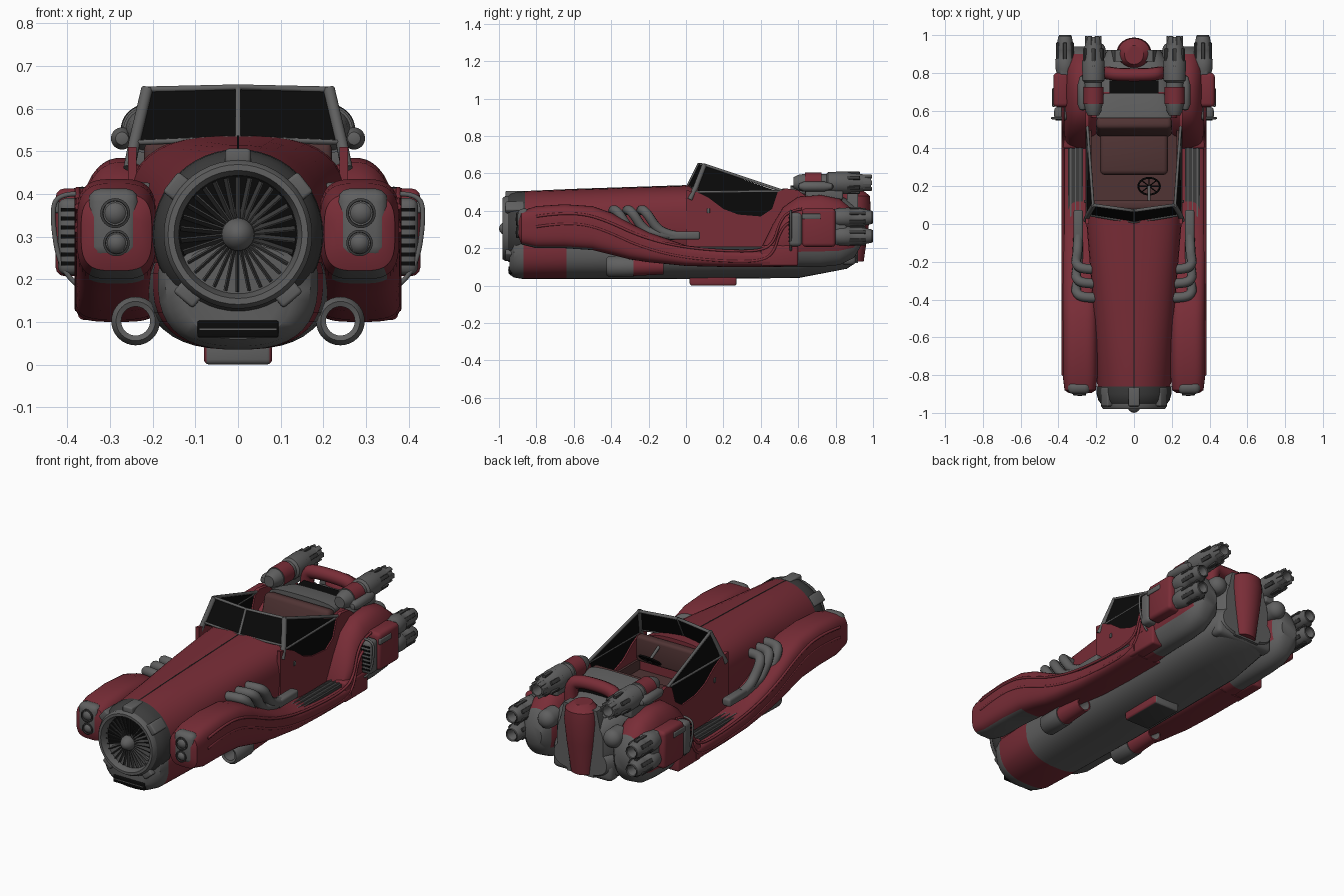
import bpy, bmesh, math
from mathutils import Matrix, Vector

if "Cube" in bpy.data.objects:
    bpy.data.objects.remove(bpy.data.objects["Cube"])

COL = {"red": (0.19, 0.026, 0.038), "grey": (0.115, 0.115, 0.115),
       "dark_grey": (0.045, 0.045, 0.045), "black": (0.003, 0.003, 0.003),
       "brown": (0.08, 0.034, 0.034)}
MATS = {}
for n, c in COL.items():
    MATS[n] = bpy.data.materials.new(n)
    MATS[n].diffuse_color = (*c, 1)


def add(name, me, mirror):
    ob = bpy.data.objects.new(name, me)
    bpy.context.collection.objects.link(ob)
    if mirror:
        ob.modifiers.new("mirror", "MIRROR").use_mirror_merge = False
    return ob


def finish(name, bm, mat, mirror=False, angle=38):
    bmesh.ops.remove_doubles(bm, verts=bm.verts[:], dist=1e-5)
    bmesh.ops.recalc_face_normals(bm, faces=bm.faces[:])
    bm.normal_update()
    me = bpy.data.meshes.new(name)
    slots = []
    for f in bm.faces:
        f.smooth = True
        m = mat(f.calc_center_median(), f.normal) if callable(mat) else mat
        if m not in slots:
            slots.append(m)
            me.materials.append(MATS[m])
        f.material_index = slots.index(m)
    for e in bm.edges:
        if len(e.link_faces) == 2:
            e.smooth = e.calc_face_angle(0) < math.radians(angle)
    bm.to_mesh(me)
    bm.free()
    return add(name, me, mirror)


def loft(name, rings, mat, mirror=False, cap=True):
    bm = bmesh.new()
    vs = [[bm.verts.new(p) for p in r] for r in rings]
    n = len(vs[0])
    for a, b in zip(vs, vs[1:]):
        for i in range(n):
            bm.faces.new((a[i], a[(i + 1) % n], b[(i + 1) % n], b[i]))
    if cap:
        bm.faces.new(vs[0])
        bm.faces.new(vs[-1])
    return finish(name, bm, mat, mirror)


def ring(y, w, zt, zc, zb, e=2.5, cx=0, n=40):
    out = []
    for i in range(n):
        t = 2 * math.pi * (i + 0.5) / n
        c, s = math.cos(t), math.sin(t)
        x = cx + w * math.copysign(abs(c) ** (2 / e), c)
        out.append((x, y, zc + ((zt - zc) if s > 0 else (zb - zc)) * abs(s) ** (2 / e)))
    return out


def lathe(name, x, z, prof, mat, mirror=False, n=32):
    """Turned part about an axis along y; profile is (y, radius)."""
    rings = [[(x + r * math.cos(2 * math.pi * i / n), y, z + r * math.sin(2 * math.pi * i / n))
              for i in range(n)] for y, r in prof]
    return loft(name, rings, mat, mirror, cap=False)


def box(name, mat, c, s, bevel=0, mirror=False, spins=(0,), pivot=(0, 0, 0), tilt=0, yaw=0):
    """Box, optionally repeated at angles about a y axis through pivot."""
    bm = bmesh.new()
    p = Vector(pivot)
    for a in spins:
        m = (Matrix.Translation(p) @ Matrix.Rotation(math.radians(a), 4, 'Y')
             @ Matrix.Translation(Vector(c) - p) @ Matrix.Rotation(math.radians(tilt), 4, 'X')
             @ Matrix.Rotation(math.radians(yaw), 4, 'Z') @ Matrix.Diagonal((*s, 1)))
        bmesh.ops.create_cube(bm, size=1, matrix=m)
    if bevel:
        bmesh.ops.bevel(bm, geom=bm.edges[:], offset=bevel, segments=3, affect='EDGES', profile=0.5)
    return finish(name, bm, mat, mirror)


def tube(name, mat, pts, r, mirror=False, closed=False, order=3):
    cu = bpy.data.curves.new(name, 'CURVE')
    cu.dimensions = '3D'
    cu.bevel_depth, cu.bevel_resolution, cu.use_fill_caps = r, 3, True
    sp = cu.splines.new('NURBS' if order > 2 else 'POLY')
    sp.points.add(len(pts) - 1)
    for q, p in zip(sp.points, pts):
        q.co = (*p, 1)
    sp.use_cyclic_u, sp.use_endpoint_u, sp.order_u, sp.resolution_u = closed, not closed, order, 6
    ob = add(name + "_path", cu, False)
    me = bpy.data.meshes.new_from_object(ob.evaluated_get(bpy.context.evaluated_depsgraph_get()))
    bpy.data.objects.remove(ob)
    me.name = name
    me.materials.clear()
    me.materials.append(MATS[mat])
    return add(name, me, mirror)


def plate(name, mat, pts, off, mirror=False):
    """Flat outline thickened by the offset vector."""
    bm = bmesh.new()
    f = bm.faces.new([bm.verts.new(p) for p in pts])
    r = bmesh.ops.extrude_face_region(bm, geom=[f], use_keep_orig=True)
    bmesh.ops.translate(bm, vec=off, verts=[v for v in r["geom"] if isinstance(v, bmesh.types.BMVert)])
    return finish(name, bm, mat, mirror)


# Hood, lower hull and rear body
loft("hood", [ring(*s) for s in [(-.88, .19, .5, .31, .12, 2), (-.85, .195, .505, .31, .1, 2),
     (-.6, .207, .515, .33, .1, 2.2), (-.3, .227, .525, .36, .1, 2.5), (0, .252, .535, .36, .1, 2.8),
     (.08, .255, .538, .36, .1, 2.8)]], "red")
tube("hood_seam", "dark_grey", [(0, -.87, .503), (0, -.6, .515), (0, -.3, .525), (0, 0, .535)], .0025, order=2)
hull = [(-.945, .13, .28, .2, .06), (-.92, .17, .29, .2, .043), (-.87, .188, .3, .2, .035), (-.64, .2, .3, .2, .035),
        (-.2, .215, .3, .2, .035), (.6, .22, .3, .2, .04), (.86, .2, .3, .2, .09), (.92, .16, .28, .2, .13)]
loft("lower_hull", [ring(*s, 2.6) for s in hull], lambda c, n: "red" if -.87 < c.y < -.64 else "grey")
loft("rear_body", [ring(*s, 3) for s in [(.565, .24, .52, .35, .1), (.7, .22, .505, .35, .1),
     (.85, .19, .47, .33, .12), (.92, .14, .43, .3, .15)]], lambda c, n: "grey" if c.y > .75 else "red")
loft("rear_deck", [ring(*s, 3) for s in [(.56, .2, .535, .5, .48), (.62, .19, .532, .5, .48),
     (.69, .16, .518, .5, .48)]], "grey")
box("deck_opening", "black", (0, .725, .49), (.26, .07, .04))
box("belly_block", lambda c, n: "red" if abs(n.x) > .5 else "dark_grey" if n.z < -.9 else "grey",
    (0, .145, .03), (.16, .25, .06), .012)

# Fan nose
lathe("nose_cowl", 0, .305, [(-.86, .2), (-.9, .198), (-.935, .188), (-.955, .172), (-.955, .15)], "dark_grey", n=48)
lathe("nose_ring", 0, .305, [(-.94, .174), (-.965, .174), (-.98, .164), (-.98, .15), (-.945, .139), (-.935, .138),
      (-.935, 0)], lambda c, n: "black" if -.9361 < c.y < -.93 else "grey", n=48)
box("fan_blades", "dark_grey", (0, -.946, .39), (.004, .02, .1), pivot=(0, 0, .305), spins=range(0, 360, 12), yaw=25)
lathe("fan_hub", 0, .305, [(-.935, .04), (-.965, .038), (-.985, .028), (-.997, .013), (-1, 0)], "grey")
box("ring_clips", "grey", (0, -.915, .486), (.06, .1, .04), .008, pivot=(0, 0, .305), spins=(0, 52, 140, -140, -52))
box("chin_grille", "black", (0, -.94, .083), (.19, .02, .04), .005)
box("chin_slats", "grey", (0, -.951, .083), (.18, .004, .004))

# Front fenders and running boards
ff = [(-.895, .36, .26, .06), (-.88, .4, .22, .083), (-.8, .425, .2, .093), (-.65, .435, .2, .095),
      (-.5, .425, .19, .095), (-.4, .39, .165, .095), (-.3, .335, .14, .095), (-.2, .285, .125, .095),
      (-.1, .25, .115, .095), (0, .215, .105, .095), (.2, .195, .1, .095), (.45, .185, .1, .095)]
loft("front_fender", [ring(y, w, t, (t + b) / 2, b, 3.4, .285) for y, t, b, w in ff],
     lambda c, n: "grey" if n.z < -.8 and c.y < -.5 else "red", True)
box("running_board_tread", "dark_grey", (.31, .18, .195), (.08, .48, .016), mirror=True)
for i in range(3):
    box("tread_rib", "grey", (.285 + .025 * i, .18, .205), (.006, .46, .008), mirror=True)

# Rear fenders
rf = [(.4, .2, .1, .08), (.46, .32, .1, .095), (.52, .42, .1, .1), (.6, .475, .1, .102), (.72, .485, .1, .102),
      (.82, .465, .11, .1), (.9, .4, .15, .085), (.94, .32, .22, .05)]
loft("rear_fender", [ring(y, w, t, (t + b) / 2, b, 2.3, .272) for y, t, b, w in rf],
     lambda c, n: "grey" if c.z < .19 and c.y > .5 or c.y > .9 else "red", True)
box("rear_fender_skirt", "red", (.34, .5, .16), (.07, .2, .11), .012, True)
for dz in (0, -.055):
    tube("fender_bead", "red", [(.376, y, z + dz) for y, z in [(-.8, .37), (-.7, .385), (-.55, .385), (-.42, .345),
         (-.25, .265), (-.05, .21), (.2, .185), (.4, .185), (.47, .23), (.5, .34), (.55, .4), (.62, .41)]],
         .007, True)

# Headlights
box("headlight_housing", "grey", (.292, -.865, .33), (.12, .07, .165), .03, True)
for x, z, r in ((.288, .355, .035), (.285, .285, .031)):
    lathe("headlight_bezel", x, z, [(-.88, r), (-.906, r), (-.908, r * .82), (-.9, r * .8)], "dark_grey", True)
    lathe("headlight_lens", x, z, [(-.895, r * .8), (-.905, r * .6), (-.91, r * .3), (-.912, 0)], "grey", True)

# Doors, side glass and windscreen
cut = [(.06, .5), (.12, .47), (.2, .41), (.28, .38), (.4, .37), (.46, .41), (.49, .5)]
door = [(0, .15), (0, .51)] + cut + [(.53, .52), (.6, .51), (.64, .48), (.64, .15)]
plate("door", "red", [(.238, y, z) for y, z in door], (.02, 0, 0), True)
plate("side_glass", "black", [(.246, y, z) for y, z in cut], (.005, 0, 0), True)
plate("side_glass_upper", "black", [(.244, .06, .5), (.217, .1, .64), (.244, .5, .5)], (.005, 0, 0), True)
tube("glass_rail", "grey", [(.247, .03, .5), (.247, .52, .505)], .006, True, order=2)
tube("glass_top_frame", "grey", [(.217, .1, .645), (.247, .52, .505)], .008, True, order=2)
A, B, C, D = (0, .01, .53), (.243, .05, .52), (.213, .1, .645), (0, .07, .65)
plate("windscreen", "black", [A, B, C, D], (0, .006, 0), True)
tube("windscreen_frame", "grey", [A, B, C, D], .009, True, closed=True, order=2)
tube("windscreen_post", "grey", [(.255, .02, .46), (.243, .05, .52), (.213, .1, .647)], .014, True, order=2)
box("door_handle", "grey", (.258, .12, .4), (.012, .015, .025), .003, True)

# Cockpit
box("cockpit_floor", "brown", (0, .33, .3), (.47, .5, .03))
box("cockpit_lining", "brown", (.231, .32, .335), (.012, .5, .07), mirror=True)
box("dashboard", "brown", (0, .1, .45), (.44, .05, .14), .015)
box("seat_cushion", "brown", (0, .37, .345), (.36, .22, .07), .025)
box("seat_back", "brown", (0, .515, .42), (.4, .07, .2), .025, tilt=-15)
wheel = [Vector((.08, .2, .45)) + Vector((.058 * math.cos(a), .045 * math.sin(a), .037 * math.sin(a)))
         for a in [i * math.pi / 8 for i in range(16)]]
tube("steering_wheel", "black", wheel, .005, closed=True)
for i in (0, 2, 4, 6):
    tube("steering_spoke", "black", [wheel[i], wheel[i + 8]], .003, order=2)
tube("steering_column", "grey", [(.08, .2, .45), (.08, .11, .5)], .008, order=2)

# Exhaust headers
for i in range(3):
    y = -.39 + .075 * i
    tube("exhaust_header", "grey", [(.2, y, .4), (.275, y, .41), (.31, y + .03, .39), (.3, y + .08, .31),
         (.298, y + .13, .278), (.295, -.06, .268)], .026, True)
box("exhaust_muffler", "grey", (.295, -.01, .268), (.05, .17, .045), .012, True)

# Under-fender intake pods
lathe("intake_pod", .24, .102, [(-.42, .034), (-.425, .046), (-.41, .057), (-.28, .055), (-.28, .05), (-.12, .042),
      (-.12, .034), (-.42, .034)], lambda c, n: "red" if c.y > -.25 and n.y > .01 else "grey", True)

# Upper rear engines
lathe("upper_engine", .215, .55, [(.575, 0), (.575, .03), (.6, .042), (.635, .048), (.635, .054), (.725, .054),
      (.725, .046), (.75, .046), (.76, .058), (.86, .06), (.88, .052), (.94, .046), (.99, .036), (.99, .028),
      (.93, .024), (.93, 0)],
      lambda c, n: "red" if .636 < c.y < .724 else "black" if c.y > .925 and n.y > .9 and
      (c - Vector((.215, c.y, .55))).length < .02 else "grey", True)
box("upper_engine_fins", "dark_grey", (.215, .88, .602), (.02, .1, .014), .003, True, range(0, 360, 60), (.215, 0, .55))
box("upper_engine_petals", "grey", (.215, .96, .588), (.024, .07, .012), .003, True, range(30, 390, 60), (.215, 0, .55))
lathe("engine_side_cap", .272, .53, [(.6, 0), (.605, .015), (.63, .026), (.74, .026), (.78, .015), (.79, 0)], "grey", True)
box("engine_pylon", "grey", (.225, .74, .49), (.06, .2, .06), .01, True)

# Side pods with twin nozzles
box("side_pod", "red", (.385, .71, .31), (.085, .18, .205), .02, True)
box("pod_intake", "grey", (.385, .585, .3), (.075, .07, .18), .02, True)
for i in range(7):
    box("intake_slat", "black", (.39, .55, .237 + .021 * i), (.05, .006, .009), mirror=True)
tube("pod_loop", "grey", [(.38, .56, .4), (.42, .56, .4), (.438, .56, .36), (.418, .56, .22), (.38, .56, .19)], .006, True)
box("pod_latch", "grey", (.426, .67, .37), (.014, .1, .03), .005, True)
box("nozzle_mount", "grey", (.35, .82, .315), (.09, .08, .19), .015, True)
for z in (.365, .265):
    lathe("side_nozzle", .365, z, [(.78, .04), (.82, .05), (.87, .052), (.88, .046), (.92, .046), (.93, .048),
          (.99, .036), (1, .032), (.99, .026), (.94, .024), (.94, 0)],
          lambda c, n: "dark_grey" if c.y > .985 or n.y > .9 else "grey", True)
    box("nozzle_fins", "dark_grey", (.365, .9, z + .044), (.02, .12, .012), .003, True, range(0, 360, 60), (.365, 0, z))
lathe("tail_sphere", .2, .37, [(.86, .05)] + [(.92 + .045 * math.sin(a * math.pi / 12), .05 * math.cos(a * math.pi / 12))
      for a in range(7)], "grey", True)

# Boot, roll arch and tail
boot = [(.13, .06, .9, .05), (.3, .08, .905, .07), (.42, .092, .907, .08), (.48, .086, .905, .078), (.51, .05, .895, .05)]
loft("boot", [[(rx * math.cos(t), yc + ry * math.sin(t), z) for t in [i * math.pi / 14 for i in range(28)]]
     for z, rx, yc, ry in boot], "red")
plate("boot_surround", "grey", [(-.08, .86, .12), (.08, .86, .12), (.12, .86, .4), (.1, .86, .49), (-.1, .86, .49),
      (-.12, .86, .4)], (0, .06, 0))
tube("roll_arch", "red", [(-.14, .8, .45), (-.14, .8, .54), (-.08, .79, .56), (.08, .79, .56), (.14, .8, .54),
     (.14, .8, .45)], .035)
box("tail_valance", "grey", (0, .87, .16), (.36, .08, .1), .025)

for m in bpy.data.materials:
    if m.users and not m.is_grease_pencil:
        m.use_nodes = True
        m.node_tree.nodes["Principled BSDF"].inputs["Base Color"].default_value = m.diffuse_color
